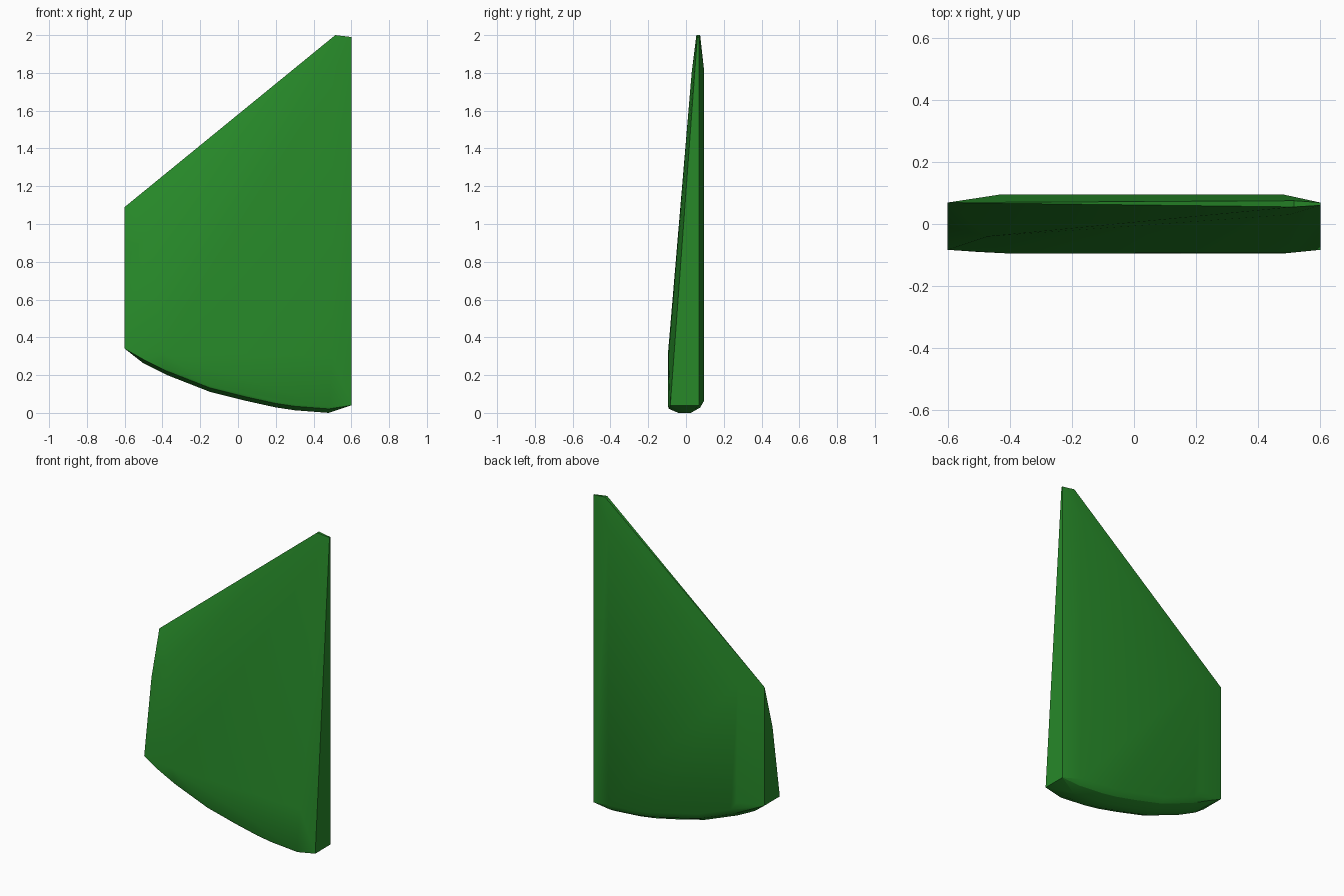
import bpy, bmesh, math

if "Cube" in bpy.data.objects:
    bpy.data.objects.remove(bpy.data.objects["Cube"])

# Lower curved edge of the panel (x, z)
ARC = [(-0.6, 0.34), (-0.5, 0.265), (-0.38, 0.205), (-0.15, 0.115),
       (0.05, 0.065), (0.2, 0.032), (0.3, 0.017), (0.48, 0.003), (0.6, 0.04)]

pts = []
# Curved underside: flat middle band, rounding to the front and back
for i, (x, z) in enumerate(ARC):
    if i in (0, len(ARC) - 1):
        pts += [(x, -0.083, z), (x, 0.069, z)]
    else:
        pts += [(x, -0.04, z - 0.003), (x, 0.025, z - 0.003),
                (x, -0.09, z + 0.018), (x, 0.075, z + 0.025)]
    if -0.45 < x < 0.5:
        pts += [(x, -0.095, z + 0.03), (x, 0.095, z + 0.06)]

# Sloping top ridge and the two upright ends
pts += [(-0.6, 0.069, 1.09), (-0.6, -0.01, 0.81),
        (0.515, 0.055, 2.0), (0.515, 0.075, 2.0),
        (0.6, 0.06, 1.99), (0.6, 0.069, 1.99)]
# Inner limits of the tapered front face and the flat back face
pts += [(-0.4, -0.095, 0.32), (0.3, -0.095, 0.3), (0.5, -0.093, 0.3),
        (-0.47, -0.04, 0.96), (0.5, 0.03, 1.8),
        (-0.43, 0.095, 1.08), (0.48, 0.095, 1.82), (-0.42, 0.095, 0.32)]

bm = bmesh.new()
for p in pts:
    bm.verts.new(p)
bmesh.ops.convex_hull(bm, input=bm.verts[:])
bmesh.ops.delete(bm, geom=[v for v in bm.verts if not v.link_faces], context='VERTS')
bmesh.ops.dissolve_limit(bm, angle_limit=math.radians(1),
                         verts=bm.verts[:], edges=bm.edges[:])
bmesh.ops.recalc_face_normals(bm, faces=bm.faces[:])
low = min(v.co.z for v in bm.verts)
for v in bm.verts:
    if v.co.z < 0.1:
        v.co.z -= low

mesh = bpy.data.meshes.new("tapered_panel")
bm.to_mesh(mesh)
bm.free()
panel = bpy.data.objects.new("tapered_panel", mesh)
bpy.context.collection.objects.link(panel)

# Green finish
mat = bpy.data.materials.new("green")
mat.diffuse_color = (0.02, 0.25, 0.022, 1)
mat.use_nodes = True
mat.node_tree.nodes["Principled BSDF"].inputs["Base Color"].default_value = mat.diffuse_color
mesh.materials.append(mat)

bpy.context.view_layer.objects.active = panel
panel.select_set(True)
bpy.ops.object.shade_smooth_by_angle(angle=math.radians(30))
